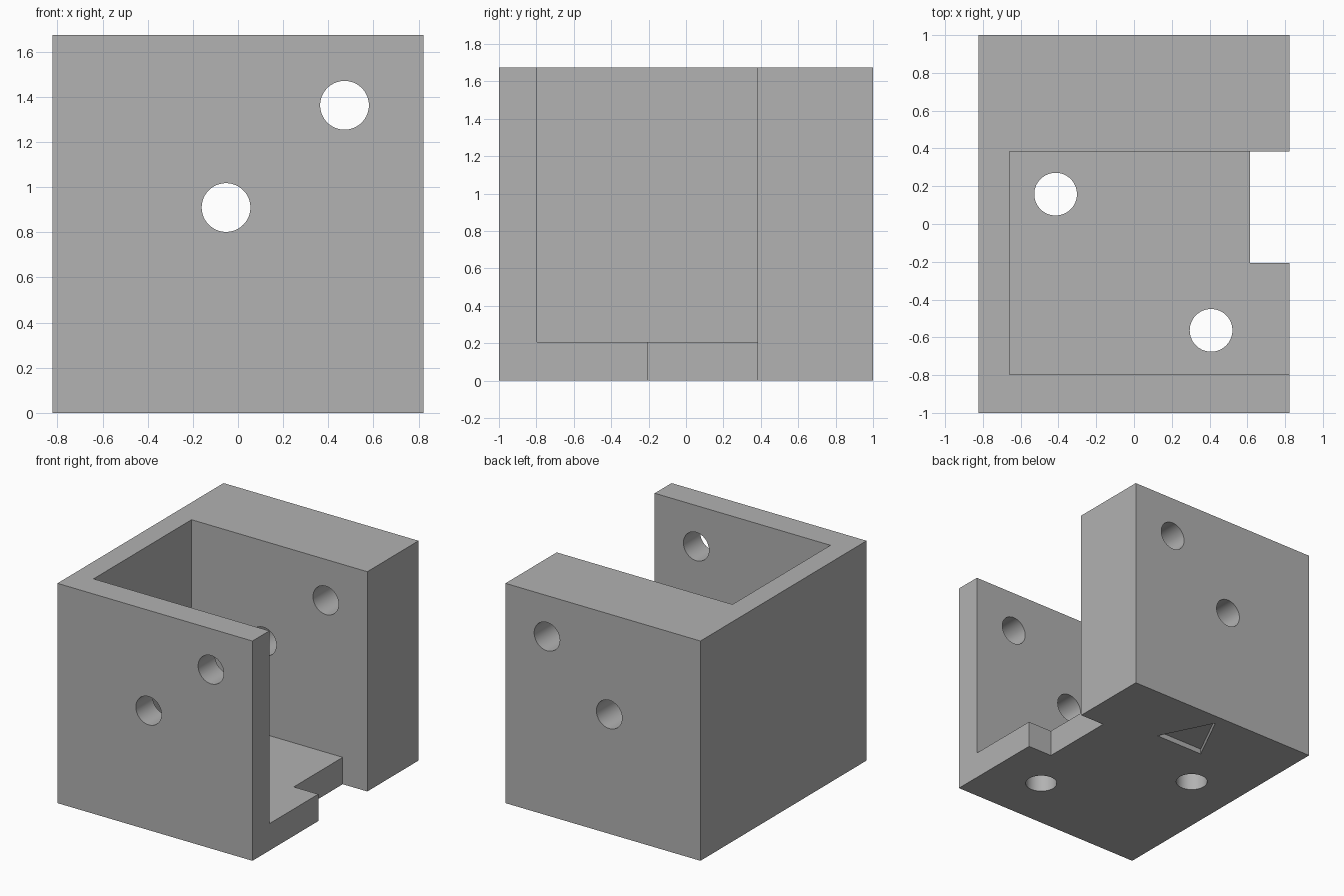
import bpy
import bmesh
import math
from mathutils import Matrix, Vector

cube = bpy.data.objects.get("Cube")
if cube:
    bpy.data.objects.remove(cube, do_unlink=True)

grey = bpy.data.materials.new("plain grey")
grey.use_nodes = True
colour = (0.445, 0.445, 0.445, 1)
grey.diffuse_color = colour
grey.node_tree.nodes["Principled BSDF"].inputs["Base Color"].default_value = colour

W, D, H = 0.822, 1.0, 1.675      # half width, half depth, height
FLOOR = 0.205
BACK = 0.383                     # inner face of the thick back wall


def finish(bm, name):
    bmesh.ops.recalc_face_normals(bm, faces=bm.faces)
    mesh = bpy.data.meshes.new(name)
    bm.to_mesh(mesh)
    bm.free()
    mesh.materials.append(grey)
    obj = bpy.data.objects.new(name, mesh)
    bpy.context.collection.objects.link(obj)
    return obj


def box(name, low, high):
    low, high = Vector(low), Vector(high)
    bm = bmesh.new()
    bmesh.ops.create_cube(bm, size=1, matrix=Matrix.Translation((low + high) / 2)
                          @ Matrix.Diagonal((*(high - low), 1)))
    return finish(bm, name)


def drill(name, centre, radius, length, tilt=0):
    bm = bmesh.new()
    bmesh.ops.create_cone(bm, cap_ends=True, segments=64, radius1=radius,
                          radius2=radius, depth=length,
                          matrix=Matrix.Translation(centre) @ Matrix.Rotation(tilt, 4, "X"))
    return finish(bm, name)


def prism(name, outline, bottom, top):
    bm = bmesh.new()
    face = bm.faces.new([bm.verts.new((x, y, bottom)) for x, y in outline])
    lifted = bmesh.ops.extrude_face_region(bm, geom=[face])["geom"]
    bmesh.ops.translate(bm, vec=(0, 0, top - bottom),
                        verts=[v for v in lifted if isinstance(v, bmesh.types.BMVert)])
    return finish(bm, name)


# Solid block
bracket = box("bracket_body", (-W, -D, 0), (W, D, H))

# Open pocket, and the notch in the floor's open edge
cutters = [
    box("pocket_cutter", (-0.66, -0.797, FLOOR), (W + 0.3, BACK, H + 0.3)),
    box("floor_notch_cutter", (0.615, -0.207, -0.2), (W + 0.2, BACK, FLOOR + 0.2)),
]

# Bolt holes running through the front and back walls
for x, z in ((-0.053, 0.91), (0.472, 1.363)):
    cutters.append(drill("wall_hole_cutter", (x, 0, z), 0.108, 3, math.pi / 2))

# Bolt holes through the floor
for x, y in ((-0.415, 0.158), (0.408, -0.563)):
    cutters.append(drill("floor_hole_cutter", (x, y, 0.1), 0.113, 0.6))

# Shallow triangular mark under the back wall
cutters.append(prism("triangle_cutter", [(-0.205, 0.51), (0.205, 0.51), (0, 0.92)], -0.1, 0.04))

# Cut everything out of the block
bpy.context.view_layer.objects.active = bracket
for cutter in cutters:
    cutter.hide_render = True
    cut = bracket.modifiers.new(cutter.name, "BOOLEAN")
    cut.operation = "DIFFERENCE"
    cut.solver = "EXACT"
    cut.object = cutter
    bpy.ops.object.modifier_apply(modifier=cut.name)
    bpy.data.objects.remove(cutter, do_unlink=True)

# Smooth hole walls, crisp edges
bpy.ops.object.select_all(action="DESELECT")
bracket.select_set(True)
bpy.ops.object.shade_smooth_by_angle(angle=math.radians(30))
